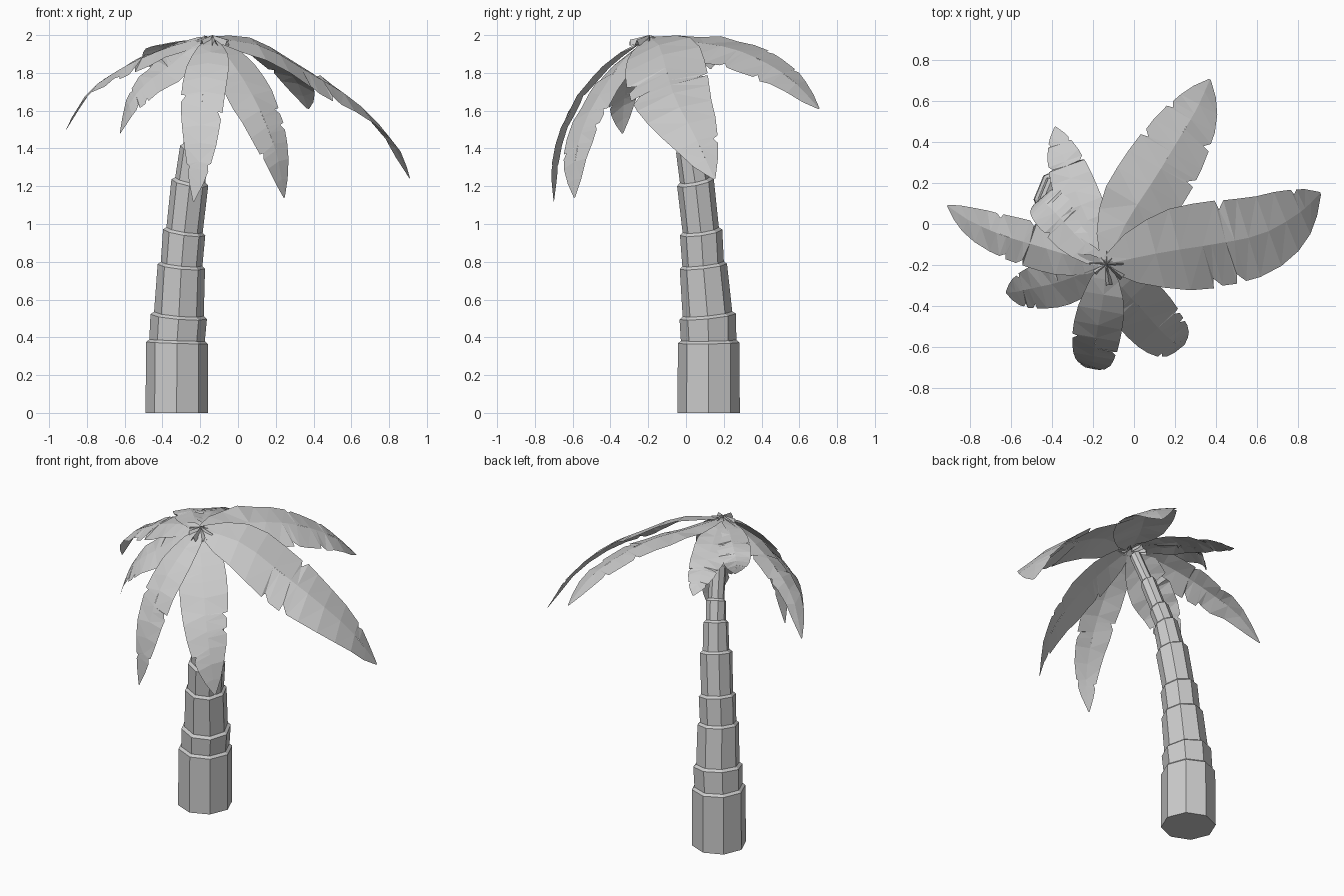
import bpy, bmesh, math, random
from mathutils import Vector

if "Cube" in bpy.data.objects:
    bpy.data.objects.remove(bpy.data.objects["Cube"])

random.seed(4)


def finish(bm, name):
    me = bpy.data.meshes.new(name)
    bm.to_mesh(me)
    bm.free()
    ob = bpy.data.objects.new(name, me)
    bpy.context.collection.objects.link(ob)
    return ob


def curve_at(pts, t):
    """Catmull-Rom point at t (0..1) along the control points."""
    n = len(pts) - 1
    i = min(int(t * n), n - 1)
    u = t * n - i
    b, c = pts[i], pts[i + 1]
    a = pts[i - 1] if i else b * 2 - c
    d = pts[i + 2] if i + 2 <= n else c * 2 - b
    return 0.5 * (2 * b + (c - a) * u + (2 * a - 5 * b + 4 * c - d) * u ** 2
                  + (3 * b - a - 3 * c + d) * u ** 3)


def profile(t):
    """Relative half width of a frond along its length."""
    keys = [(0, .18), (.12, .7), (.3, 1), (.5, .97), (.7, .78), (.88, .43), (1, .03)]
    for (t0, w0), (t1, w1) in zip(keys, keys[1:]):
        if t <= t1:
            return w0 + (w1 - w0) * (t - t0) / (t1 - t0)
    return keys[-1][1]


# Trunk: stacked eight-sided sections, each with a bevelled lip (x, y, z, top radius)
levels = [(-.325, .12, 0, .165), (-.323, .12, .37, .163), (-.314, .115, .51, .15),
          (-.30, .092, .775, .126), (-.285, .08, .955, .113), (-.255, .05, 1.22, .099),
          (-.232, .02, 1.40, .076), (-.21, -.015, 1.52, .062), (-.178, -.08, 1.72, .05),
          (-.145, -.16, 1.93, .036)]
bm = bmesh.new()
rings = []


def ring(c, r, axis):
    q = Vector((0, 0, 1)).rotation_difference(axis)
    rings.append([bm.verts.new(c + q @ Vector((r * math.cos(k * math.pi / 4),
                 r * math.sin(k * math.pi / 4), 0))) for k in range(8)])


ring(Vector(levels[0][:3]), levels[0][3], Vector((0, 0, 1)))
for i in range(1, len(levels)):
    c, prev = Vector(levels[i][:3]), Vector(levels[i - 1][:3])
    nxt = Vector(levels[min(i + 1, len(levels) - 1)][:3])
    axis = (nxt - prev).normalized()
    axis = Vector((axis.x * 1.5, axis.y * 1.5, axis.z)).normalized()
    r = levels[i][3]
    ring(c, r, axis)
    if i < len(levels) - 1:
        ring(c + axis * .014, max(r - .018, levels[i + 1][3] * .98), axis)
for a, b in zip(rings, rings[1:]):
    for k in range(8):
        bm.faces.new((a[k], a[(k + 1) % 8], b[(k + 1) % 8], b[k]))
bm.faces.new(rings[0][::-1])
bm.faces.new(rings[-1])
finish(bm, "trunk")


# Fronds: drooping blades around a curved midrib, rolled sideways, with torn edges
def frond(name, path, half, roll=0, rows=11):
    pts = [Vector((-.135, -.195, 1.985))] + [Vector(p) for p in path]
    bm = bmesh.new()
    for side in (-1, 1):
        stations = []
        notches = set(random.sample(range(3, rows - 1), 2))
        for k in range(rows + 1):
            t = k / rows
            stations.append((t, 1))
            if k in notches:
                stations += [(t + .008, .78), (t + .035, .98)]
        strip = []
        for t, f in stations:
            mid = curve_at(pts, t)
            tan = curve_at(pts, min(t + .12, 1)) - curve_at(pts, max(t - .12, 0))
            tan = tan.lerp(pts[-1] - pts[0], .3)
            out = Vector((-tan.y, tan.x, 0)).normalized() * side
            w = half * profile(t) * f
            dz = (side * roll - .10) * w - random.uniform(0, .02) * profile(t)
            edge = mid + out * w + Vector((0, 0, dz))
            edge.z = min(edge.z, 1.998)
            strip.append((bm.verts.new(mid), bm.verts.new(edge)))
        for (m0, e0), (m1, e1) in zip(strip, strip[1:]):
            quad = (m0, m1, e1, e0) if side < 0 else (m0, e0, e1, m1)
            bm.faces.new(quad[::-1])
    bmesh.ops.remove_doubles(bm, verts=bm.verts, dist=.0005)
    bmesh.ops.triangulate(bm, faces=bm.faces)
    bmesh.ops.recalc_face_normals(bm, faces=bm.faces)
    if sum(f.normal.z * f.calc_area() for f in bm.faces) < 0:
        bmesh.ops.reverse_faces(bm, faces=bm.faces)
    finish(bm, name)


frond("frond_right", [(.13, -.14, 1.94), (.38, -.10, 1.80), (.62, -.05, 1.65),
                      (.80, .05, 1.46), (.91, .15, 1.24)], .215, .36)
frond("frond_back_right", [(-.03, .02, 1.965), (.10, .22, 1.935), (.21, .40, 1.865),
                           (.31, .57, 1.755), (.37, .705, 1.61)], .185, .32)
frond("frond_back_left", [(-.20, -.04, 1.975), (-.27, .12, 1.945), (-.32, .26, 1.90),
                          (-.36, .38, 1.85), (-.385, .475, 1.79)], .11)
frond("frond_curled", [(-.25, -.09, 1.975), (-.36, .03, 1.96), (-.43, .10, 1.93),
                       (-.455, .12, 1.88), (-.45, .13, 1.82)], .11)
frond("frond_left", [(-.29, -.16, 1.96), (-.46, -.11, 1.90), (-.64, -.055, 1.81),
                     (-.80, .015, 1.69), (-.91, .09, 1.50)], .115, -.4)
frond("frond_front_left", [(-.25, -.24, 1.93), (-.37, -.285, 1.83), (-.48, -.31, 1.75),
                           (-.57, -.33, 1.64), (-.625, -.335, 1.48)], .12, -.6)
frond("frond_front", [(-.15, -.36, 1.90), (-.18, -.52, 1.75), (-.195, -.63, 1.56),
                      (-.205, -.69, 1.35), (-.235, -.70, 1.12)], .12)
frond("frond_front_right", [(-.05, -.32, 1.88), (.05, -.43, 1.73), (.14, -.53, 1.55),
                            (.21, -.585, 1.35), (.245, -.59, 1.14)], .145, .3)

# Crown: small folded leaf stems meeting in a star at the top
bm = bmesh.new()
tip = Vector((-.135, -.195, 2.0))
for k in range(8):
    a = k * math.pi / 4 + random.uniform(-.15, .15)
    d = Vector((math.cos(a), math.sin(a), 0))
    s = Vector((-d.y, d.x, 0))
    end = tip + d * random.uniform(.07, .11) - Vector((0, 0, .025))
    top = [bm.verts.new(tip), bm.verts.new(end)]
    for sg in (-1, 1):
        low = [bm.verts.new(tip + d * .03 + s * sg * .01 - Vector((0, 0, .045))),
               bm.verts.new(end + s * sg * .016 - Vector((0, 0, .03)))]
        loop = (top[0], low[0], low[1], top[1])
        bm.faces.new(loop if sg < 0 else loop[::-1])
finish(bm, "crown")
